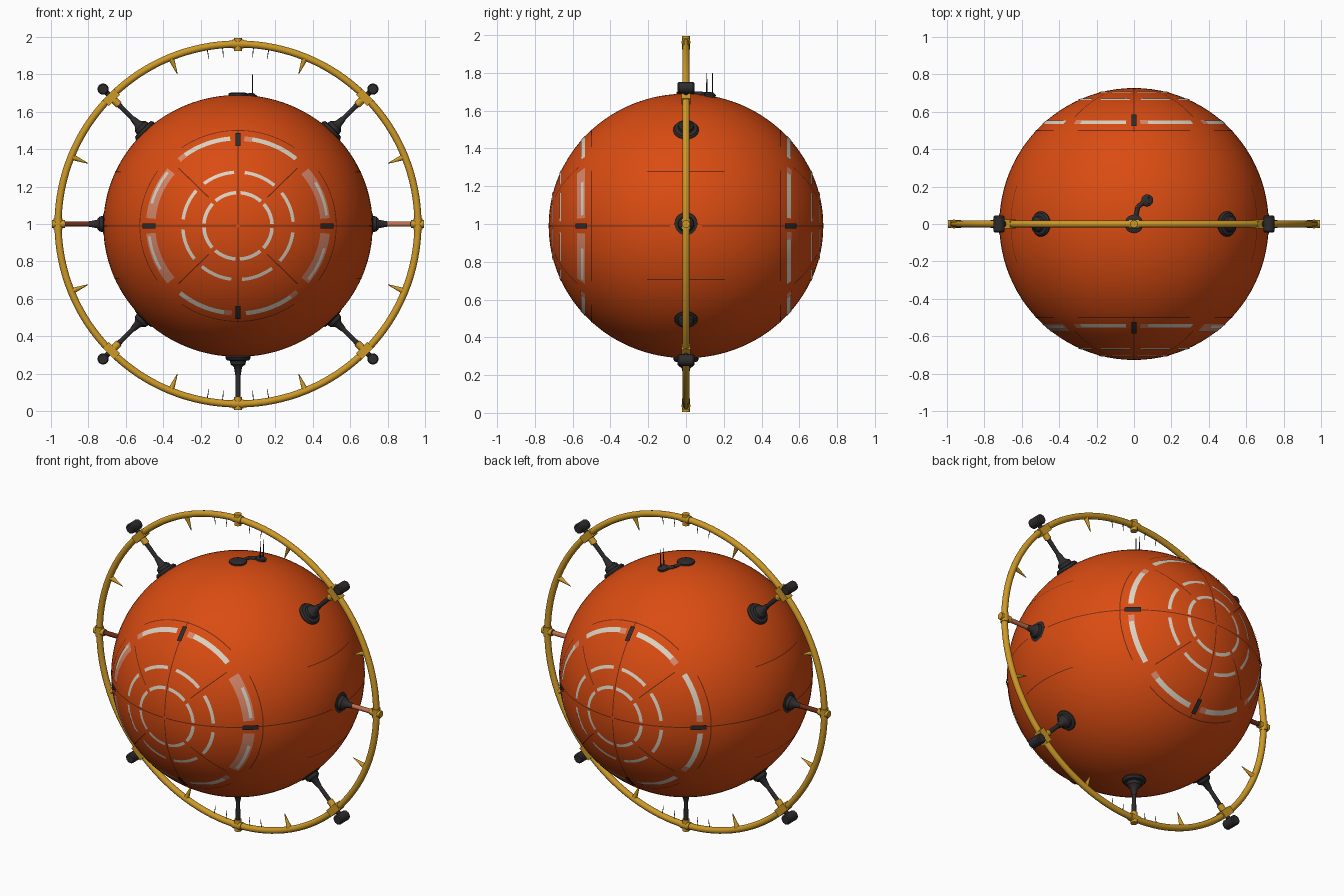
import bpy, bmesh, math
from mathutils import Vector, Matrix

cube = bpy.data.objects.get("Cube")
if cube:
    bpy.data.objects.remove(cube, do_unlink=True)

BODY = Vector((0, 0, 0.99))      # hull centre
SIZE = Vector((0.72, 0.727, 0.70))  # hull half sizes
HUB = Vector((0, 0, 1.0))        # guard ring centre
RING = 0.962


def material(name, r, g, b):
    m = bpy.data.materials.new(name)
    m.use_nodes = True
    m.diffuse_color = (r, g, b, 1)
    bsdf = next(n for n in m.node_tree.nodes if n.type == 'BSDF_PRINCIPLED')
    bsdf.inputs["Base Color"].default_value = (r, g, b, 1)
    bsdf.inputs["Roughness"].default_value = 0.6
    return m


ORANGE = material("hull orange", 0.70, 0.072, 0.006)
YELLOW = material("guard yellow", 0.62, 0.32, 0.02)
DARK = material("dark metal", 0.028, 0.024, 0.027)
WHITE = material("stripe white", 0.72, 0.66, 0.55)
PINK = material("faded stripe pink", 0.70, 0.25, 0.15)
SEAM = material("seam brown", 0.16, 0.025, 0.008)
SALMON = material("worn strut salmon", 0.55, 0.16, 0.08)


def finish(bm, name, mat, smooth=True):
    me = bpy.data.meshes.new(name)
    bmesh.ops.recalc_face_normals(bm, faces=bm.faces)
    bm.to_mesh(me)
    bm.free()
    me.materials.append(mat)
    ob = bpy.data.objects.new(name, me)
    bpy.context.collection.objects.link(ob)
    if smooth:
        bpy.ops.object.select_all(action='DESELECT')
        bpy.context.view_layer.objects.active = ob
        ob.select_set(True)
        bpy.ops.object.shade_smooth_by_angle(angle=math.radians(40))
    return ob


def lathe(name, mat, profile, origin, axis, n=20):
    """Closed solid from (radius, distance) pairs turned around an axis."""
    bm = bmesh.new()
    turn = Vector(axis).to_track_quat('Z', 'Y').to_matrix()
    rows = [[bm.verts.new(Vector(origin) + turn @ Vector(
        (r * math.cos(math.tau * i / n), r * math.sin(math.tau * i / n), d)))
        for i in range(n)] for r, d in profile]
    for a, b in zip(rows, rows[1:]):
        for i in range(n):
            j = (i + 1) % n
            bm.faces.new((a[i], a[j], b[j], b[i]))
    bm.faces.new(rows[0])
    bm.faces.new(rows[-1])
    return finish(bm, name, mat)


def rod(name, mat, radius, start, end, tip=None):
    d = Vector(end) - Vector(start)
    return lathe(name, mat, [(radius, 0), (tip or radius, d.length)], start, d, 12)


def box(name, mat, centre, size, angle=0):
    bm = bmesh.new()
    m = (Matrix.Translation(centre) @ Matrix.Rotation(-angle, 4, 'Y')
         @ Matrix.Diagonal((*size, 1)))
    bmesh.ops.create_cube(bm, size=1, matrix=m)
    return finish(bm, name, mat, False)


def radial(angle, r):
    return HUB + Vector((math.cos(angle), 0, math.sin(angle))) * r


def plate(name, mat, fn, nu, nv, lift):
    """Thin painted skin following the hull; fn gives unit-sphere points."""
    bm = bmesh.new()
    grid = [[bm.verts.new(BODY + fn(i / nu, j / nv).normalized() * SIZE * lift)
             for j in range(nv + 1)] for i in range(nu + 1)]
    for i in range(nu):
        for j in range(nv):
            bm.faces.new((grid[i][j], grid[i + 1][j], grid[i + 1][j + 1], grid[i][j + 1]))
    ob = finish(bm, name, mat)
    if sum(p.normal.dot(p.center - BODY) for p in ob.data.polygons) < 0:
        ob.data.flip_normals()


def arc(name, mat, side, r0, r1, a0, a1, lift=1.004):
    """Ring segment around the front (-1) or back (1) pole."""
    def fn(u, v):
        a = math.radians(a0 + (a1 - a0) * u)
        r = (r0 + (r1 - r0) * v) / SIZE.x
        return Vector((r * math.cos(a), side * math.sqrt(max(0, 1 - r * r)), r * math.sin(a)))
    plate(name, mat, fn, max(2, int(abs(a1 - a0) / 2)), 2, lift)


def spoke(name, mat, side, r0, r1, deg, half, lift):
    """Straight radial strip of constant width."""
    a = math.radians(deg)
    out, across = Vector((math.cos(a), 0, math.sin(a))), Vector((-math.sin(a), 0, math.cos(a)))

    def fn(u, v):
        t = math.asin(r0 / SIZE.x) * (1 - u) + math.asin(r1 / SIZE.x) * u
        return (out * math.sin(t) + Vector((0, side * math.cos(t), 0))
                + across * (v - 0.5) * 2 * half / SIZE.x)
    plate(name, mat, fn, 24, 1, lift)


# Hull
bm = bmesh.new()
bmesh.ops.create_uvsphere(bm, u_segments=96, v_segments=64, radius=1,
                          matrix=Matrix.Translation(BODY) @ Matrix.Diagonal((*SIZE, 1)))
finish(bm, "hull", ORANGE)

# Painted rings, seams and clamps on both ends
for side, end in ((-1, "front"), (1, "back")):
    for k in range(8):
        a = 45 * k
        arc(end + "_inner_stripe", WHITE, side, 0.172, 0.191, a + 3, a + 41)
        arc(end + "_middle_stripe", WHITE, side, 0.285, 0.303, a + 4, a + 38)
        on_flank = k in (0, 3, 4, 7)
        if on_flank and side < 0:
            arc(end + "_outer_faded_stripe", PINK, side, 0.44, 0.49, a + 5, a + 40)
            arc(end + "_outer_stripe", WHITE, side, 0.468, 0.482, a + 7, a + 30, 1.005)
        else:
            arc(end + "_outer_stripe", WHITE, side, 0.468, 0.491, a + 5, a + 36)
            arc(end + "_outer_faded_stripe", PINK, side, 0.465, 0.491, a + 36, a + 41)
    for k in range(4):
        arc(end + "_ring_seam", SEAM, side, 0.522, 0.526, 90 * k - 35, 90 * k + 35, 1.002)
        spoke(end + "_diagonal_seam", SEAM, side, 0.22, 0.45, 45 + 90 * k, 0.003, 1.002)
        spoke(end + "_cross_seam", SEAM, side, 0.01, 0.53, 90 * k, 0.003, 1.002)
        spoke(end + "_clamp", DARK, side, 0.435, 0.505, 90 * k, 0.014, 1.012)
    for deg in (0, 180):
        spoke(end + "_equator_seam", SEAM, side, 0.53, 0.715, deg, 0.003, 1.002)

# Short panel seams on the flanks
for side in (-1, 1):
    for lat in (24, -24):
        def flank(u, v, side=side, lat=lat):
            az, t = math.radians(36 * (u - 0.5)), math.radians(lat + 0.4 * v)
            return Vector((side * math.cos(az) * math.cos(t), math.sin(az) * math.cos(t), math.sin(t)))
        plate("flank_seam", SEAM, flank, 20, 1, 1.002)

# Guard ring
bm = bmesh.new()
N, M = 128, 12
loops = []
for i in range(N):
    a = math.tau * i / N
    loops.append([bm.verts.new(radial(a, RING + 0.019 * math.cos(math.tau * j / M))
                  + Vector((0, 0.019 * math.sin(math.tau * j / M), 0))) for j in range(M)])
for i in range(N):
    p, q = loops[i], loops[(i + 1) % N]
    for j in range(M):
        bm.faces.new((p[j], q[j], q[(j + 1) % M], p[(j + 1) % M]))
finish(bm, "guard_ring", YELLOW)

# Struts, feet and collars at eight stations
FOOT = [(0.06, -0.03), (0.068, 0.005), (0.06, 0.018), (0.043, 0.022),
        (0.04, 0.04), (0.022, 0.055), (0.014, 0.10)]
for k in range(8):
    a = math.radians(45 * k)
    out = radial(a, 1) - HUB
    if k == 2:
        # The top station carries only a hatch disc
        lathe("top_hatch", DARK, [(0.05, -0.03), (0.05, 0.008), (0.035, 0.014)],
              BODY + Vector((0, 0, SIZE.z)), out)
    else:
        base = HUB + out * (0.70 if k != 6 else 0.71)
        lathe("strut_foot", DARK, FOOT, base, out)
        rod("strut", DARK, 0.011, base, radial(a, 0.95), 0.014)
    if k in (0, 4):
        rod("worn_strut_sleeve", SALMON if k == 0 else SEAM, 0.014, radial(a, 0.80), radial(a, 0.92))
    if k % 2:
        # Diagonal stations: block collar and a bumper roller
        box("ring_block", YELLOW, radial(a, 0.958), (0.045, 0.05, 0.085), a)
        rod("ring_socket", YELLOW, 0.02, radial(a, 0.90), radial(a, 0.95))
        c, half = radial(a, 1.02), Vector((0, 0.045, 0))
        rod("roller_stem", DARK, 0.014, radial(a, 0.97), c)
        lathe("bumper_roller", DARK, [(0.024, -0.045), (0.03, -0.038), (0.03, 0.038),
                                      (0.024, 0.045)], c, half)
    else:
        rod("ring_collar", YELLOW, 0.021, radial(a, 0.925), radial(a, 0.995))
        t = Vector((-out.z, 0, out.x)) * 0.03
        rod("ring_sleeve", YELLOW, 0.024, radial(a, RING) - t, radial(a, RING) + t)

# Inward spikes and fine hanging needles on the ring
for k in range(4):
    for off in (22, 68):
        a = math.radians(90 * k + off)
        rod("ring_spike", YELLOW, 0.016, radial(a, 0.955), radial(a, 0.865), 0.002)
for centre in (90, 270):
    for off in (-10, -5, 5, 10):
        a = math.radians(centre + off)
        rod("ring_needle", DARK, 0.003, radial(a, 0.955), radial(a, 0.895), 0.001)

# Antenna cluster beside the hatch
lathe("antenna_base", DARK, [(0.03, -0.03), (0.032, 0.012), (0.018, 0.022)],
      (0.07, 0.125, 1.675), (0.1, 0.15, 1))
path = [Vector(p) for p in ((0.01, 0.04, 1.69), (0.02, 0.09, 1.688), (0.06, 0.125, 1.685))]
for p, q in zip(path, path[1:]):
    rod("antenna_cable", DARK, 0.012, p, q)
for y in (0.11, 0.14):
    rod("antenna", DARK, 0.004, (0.078, y, 1.67), (0.078, y, 1.80), 0.002)
